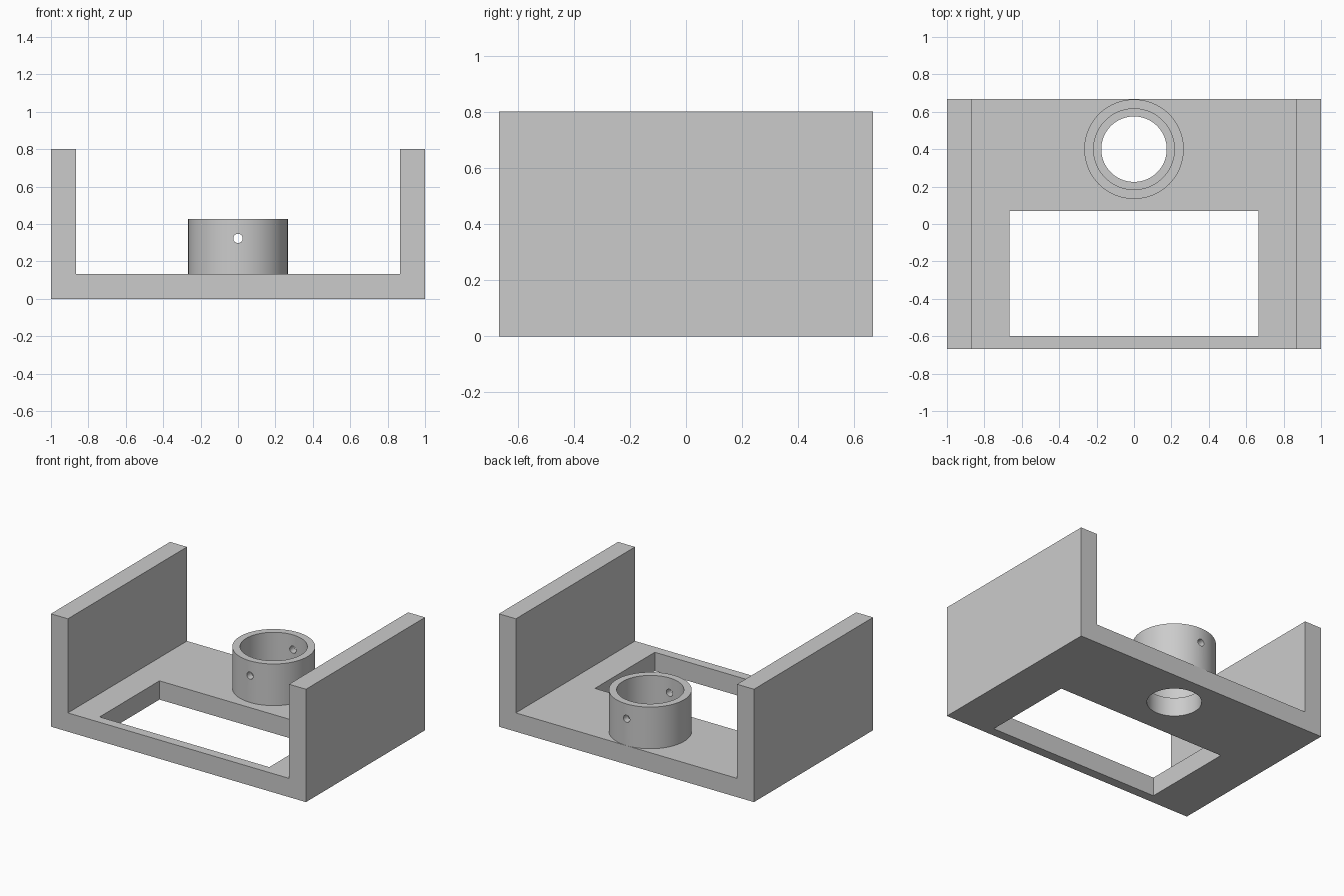
import bpy, bmesh, math

if "Cube" in bpy.data.objects:
    bpy.data.objects.remove(bpy.data.objects["Cube"])

HALF_Y = 0.667
FLOOR = 0.133
COLLAR_Y = 0.4


def cylinder(name, radius, start, end, sides=96):
    """Cylinder running along z or y between two points' levels."""
    mid = [(a + b) / 2 for a, b in zip(start, end)]
    depth = math.dist(start, end)
    rot = (math.pi / 2, 0, 0) if start[2] == end[2] else (0, 0, 0)
    bpy.ops.mesh.primitive_cylinder_add(vertices=sides, radius=radius, depth=depth,
                                        location=mid, rotation=rot)
    ob = bpy.context.object
    ob.name = name
    return ob


def box(name, lo, hi):
    bpy.ops.mesh.primitive_cube_add(size=1, location=[(a + b) / 2 for a, b in zip(lo, hi)])
    ob = bpy.context.object
    ob.name = name
    ob.scale = [b - a for a, b in zip(lo, hi)]
    return ob


def combine(target, tool, operation):
    mod = target.modifiers.new(operation.title(), 'BOOLEAN')
    mod.operation, mod.solver, mod.object = operation, 'EXACT', tool
    bpy.context.view_layer.objects.active = target
    bpy.ops.object.modifier_apply(modifier=mod.name)
    bpy.data.objects.remove(tool, do_unlink=True)


# U-shaped channel: floor and two side walls from one extruded profile
profile = [(-1, 0), (1, 0), (1, 0.8), (0.867, 0.8), (0.867, FLOOR),
           (-0.867, FLOOR), (-0.867, 0.8), (-1, 0.8)]
bm = bmesh.new()
face = bm.faces.new([bm.verts.new((x, -HALF_Y, z)) for x, z in profile])
new = bmesh.ops.extrude_face_region(bm, geom=[face])['geom']
bmesh.ops.translate(bm, vec=(0, 2 * HALF_Y, 0),
                    verts=[g for g in new if isinstance(g, bmesh.types.BMVert)])
bmesh.ops.recalc_face_normals(bm, faces=bm.faces)
mesh = bpy.data.meshes.new("bracket")
bm.to_mesh(mesh)
bm.free()
bracket = bpy.data.objects.new("bracket", mesh)
bpy.context.collection.objects.link(bracket)

# Raised collar
combine(bracket, cylinder("collar", 0.266, (0, COLLAR_Y, 0.06), (0, COLLAR_Y, 0.428)), 'UNION')

# Rectangular floor opening, wide collar bore, narrower floor hole, cross pin hole
cutters = [
    box("floor_opening", (-0.665, -0.6, -0.1), (0.665, 0.07, 0.3)),
    cylinder("collar_bore", 0.216, (0, COLLAR_Y, FLOOR), (0, COLLAR_Y, 0.6)),
    cylinder("floor_hole", 0.175, (0, COLLAR_Y, -0.1), (0, COLLAR_Y, 0.3)),
    cylinder("pin_hole", 0.025, (0, 0.05, 0.323), (0, 0.75, 0.323), 32),
]
for cutter in cutters:
    combine(bracket, cutter, 'DIFFERENCE')

# Smooth round walls, keep hard edges
bpy.ops.object.select_all(action='DESELECT')
bracket.select_set(True)
bpy.context.view_layer.objects.active = bracket
bpy.ops.object.shade_smooth_by_angle(angle=math.radians(30))
